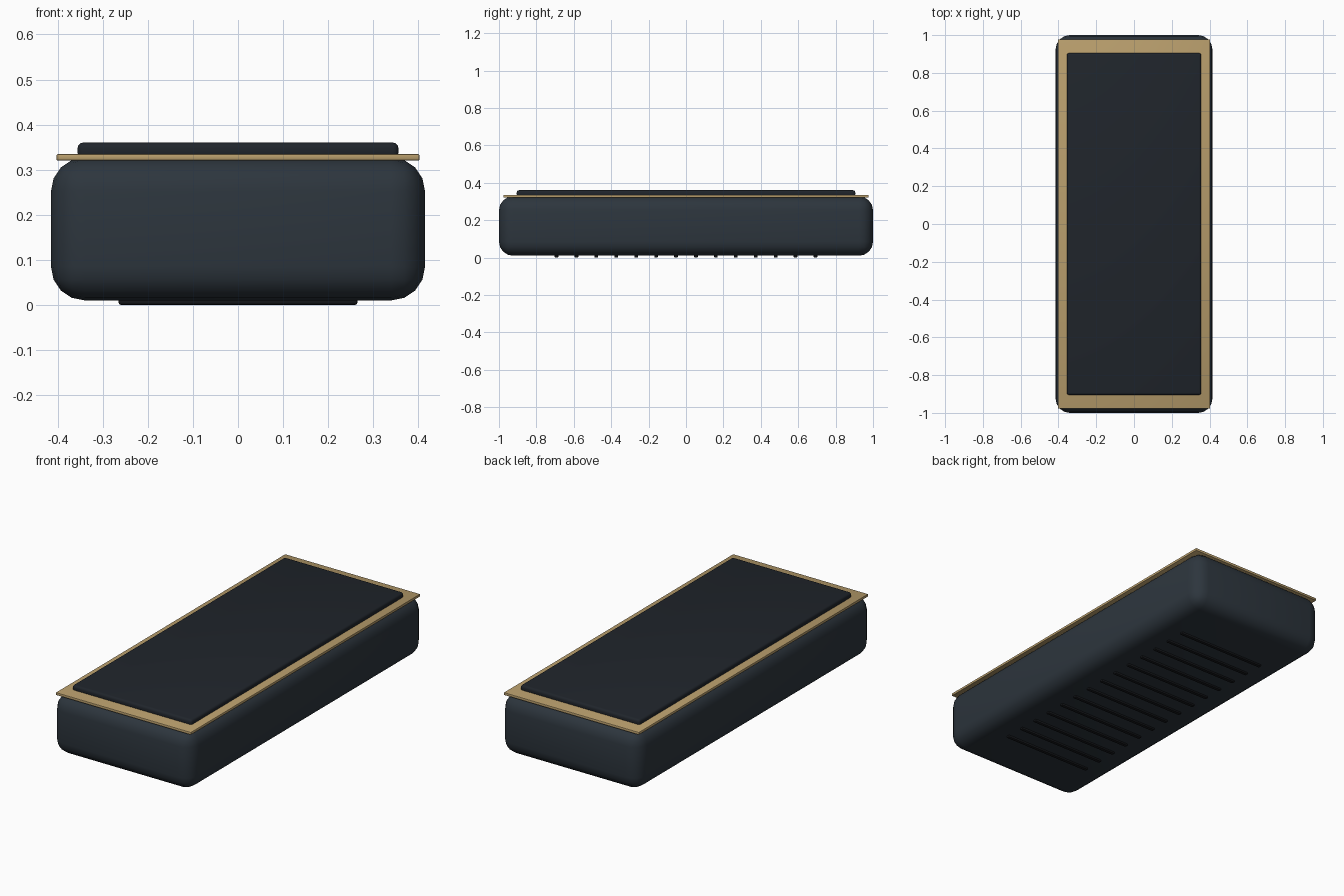
import bpy

if "Cube" in bpy.data.objects:
    bpy.data.objects.remove(bpy.data.objects["Cube"])


def material(name, color):
    m = bpy.data.materials.new(name)
    m.diffuse_color = (*color, 1)
    m.use_nodes = True
    m.node_tree.nodes["Principled BSDF"].inputs["Base Color"].default_value = m.diffuse_color
    return m


def rounded_box(name, half_x, half_y, z0, z1, radius, segments, mat):
    bpy.ops.mesh.primitive_cube_add(size=1, location=(0, 0, (z0 + z1) / 2))
    ob = bpy.context.object
    ob.name = name
    ob.scale = (2 * half_x, 2 * half_y, z1 - z0)
    bpy.ops.object.transform_apply(location=False, rotation=False, scale=True)
    bev = ob.modifiers.new("round_edges", 'BEVEL')
    bev.width = radius
    bev.segments = segments
    bpy.ops.object.modifier_apply(modifier=bev.name)
    bpy.ops.object.shade_smooth_by_angle(angle=0.6)
    ob.data.materials.append(mat)
    return ob


shell = material("dark_shell", (0.026, 0.036, 0.047))
dark = material("dark_panel", (0.014, 0.018, 0.024))
rubber = material("black_rubber", (0.008, 0.009, 0.011))
gold = material("brass", (0.48, 0.34, 0.15))

# Main body, trim plate and raised top panel
rounded_box("body", 0.415, 1.0, 0.01, 0.327, 0.075, 4, shell)
rounded_box("trim_plate", 0.403, 0.977, 0.32, 0.335, 0.004, 2, gold)
rounded_box("top_panel", 0.356, 0.905, 0.325, 0.36, 0.012, 3, dark)

# Grip ribs across the underside
for i in range(14):
    rib = rounded_box(f"grip_rib_{i + 1}", 0.265, 0.01, 0.0, 0.018, 0.005, 2, rubber)
    rib.location.y = (i - 6.5) * 0.1065
